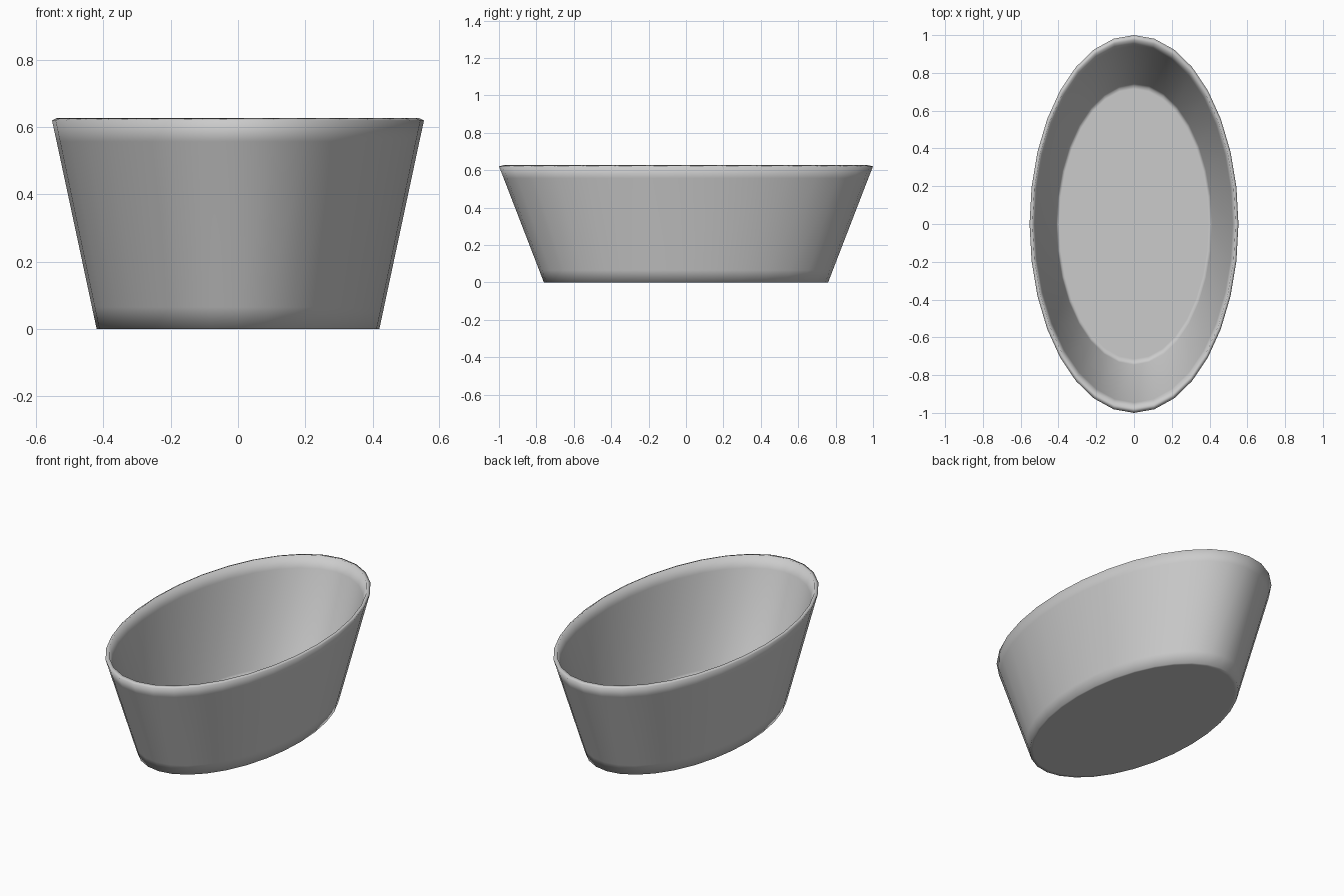
import bpy, bmesh, math

if "Cube" in bpy.data.objects:
    bpy.data.objects.remove(bpy.data.objects["Cube"])

SEGMENTS = 32
RATIO = 0.553  # oval width / length

# closed lathe profile (long radius, z): under side, outer wall, rim, inner wall, floor
profile = [
    (0.735, 0.0), (0.76, 0.0), (0.785, 0.065),
    (0.975, 0.557), (1.0, 0.62),
    (0.972, 0.627), (0.945, 0.557),
    (0.745, 0.04), (0.732, 0.022), (0.715, 0.022),
]


def ring(bm, r, z):
    angles = [2 * math.pi * i / SEGMENTS for i in range(SEGMENTS)]
    return [bm.verts.new((r * RATIO * math.cos(a), r * math.sin(a), z)) for a in angles]


bm = bmesh.new()
rings = [ring(bm, r, z) for r, z in profile]

# walls between neighbouring rings
for a, b in zip(rings, rings[1:]):
    for i in range(SEGMENTS):
        j = (i + 1) % SEGMENTS
        bm.faces.new((a[i], a[j], b[j], b[i]))

# underside and inner floor
bm.faces.new(rings[0][::-1])
bm.faces.new(rings[-1])
bmesh.ops.recalc_face_normals(bm, faces=bm.faces)
for f in bm.faces:
    f.smooth = True

mesh = bpy.data.meshes.new("oval_tub")
bm.to_mesh(mesh)
bm.free()
tub = bpy.data.objects.new("oval_tub", mesh)
bpy.context.collection.objects.link(tub)
